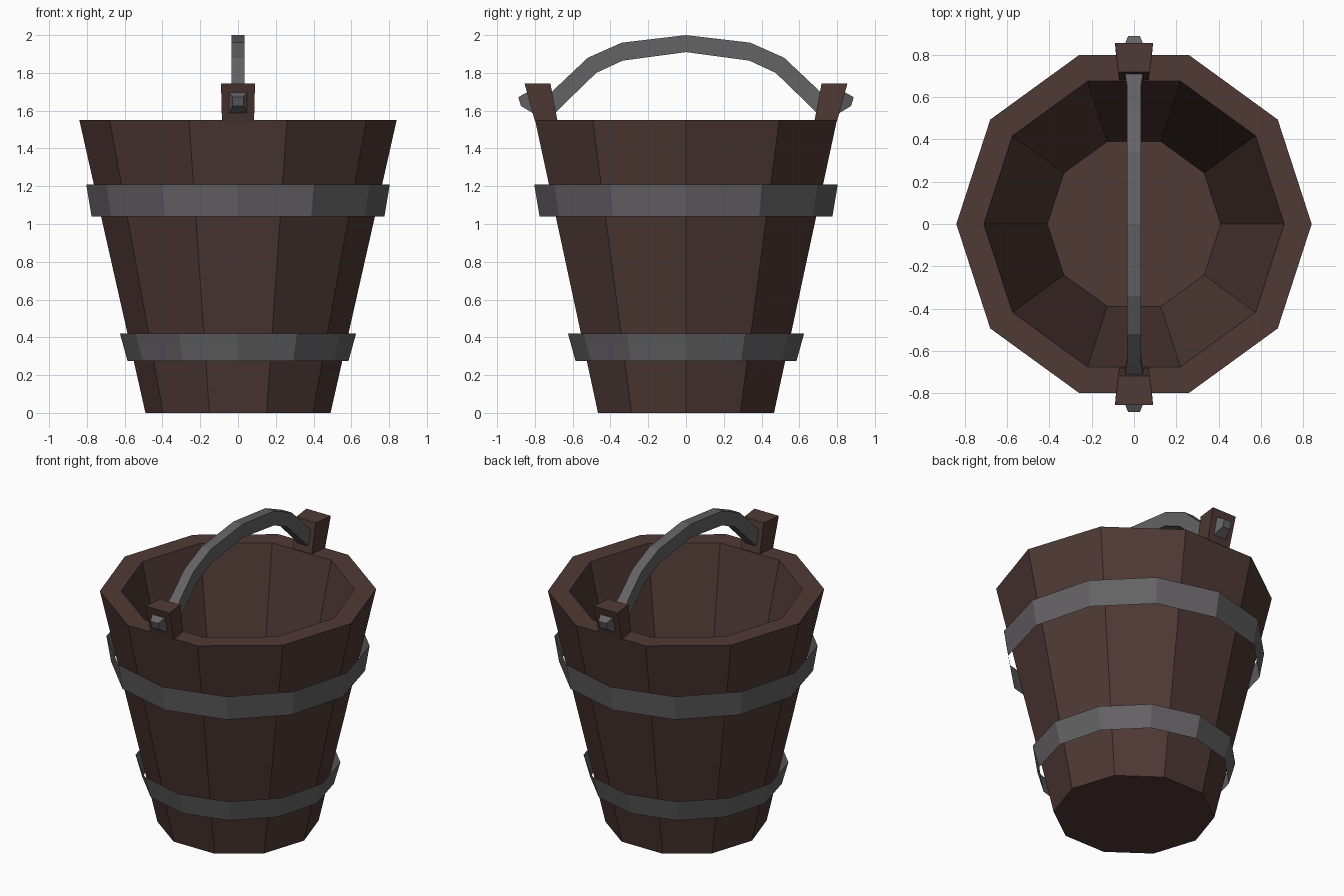
import bpy, bmesh, math

if "Cube" in bpy.data.objects:
    bpy.data.objects.remove(bpy.data.objects["Cube"])

def material(name, col):
    m = bpy.data.materials.new(name)
    m.diffuse_color = (*col, 1)
    m.use_nodes = True
    m.node_tree.nodes["Principled BSDF"].inputs["Base Color"].default_value = m.diffuse_color
    return m

WOOD = material("dark_wood", (0.078, 0.041, 0.035))
IRON = material("iron", (0.13, 0.125, 0.13))

def loft(name, rings, mat, cap=True):
    """Bridge equal-length closed rings of points; optionally cap both ends."""
    bm = bmesh.new()
    rows = [[bm.verts.new(p) for p in r] for r in rings]
    n = len(rows[0])
    for a, b in zip(rows, rows[1:]):
        for i in range(n):
            j = (i + 1) % n
            bm.faces.new((a[i], a[j], b[j], b[i]))
    if cap:
        bm.faces.new(rows[0][::-1])
        bm.faces.new(rows[-1])
    bmesh.ops.recalc_face_normals(bm, faces=bm.faces)
    me = bpy.data.meshes.new(name)
    bm.to_mesh(me)
    bm.free()
    me.materials.append(mat)
    ob = bpy.data.objects.new(name, me)
    bpy.context.collection.objects.link(ob)
    return ob

def ring(r, z, n):
    return [(r * math.cos(math.tau * i / n), r * math.sin(math.tau * i / n), z)
            for i in range(n)]

def section(outer, inner, w_out, w_in):
    """Rectangle across x, spanning two (y, z) points."""
    return [(-w_out, *outer), (w_out, *outer), (w_in, *inner), (-w_in, *inner)]

# Ten-sided tub: outside wall, rim, inside wall and floor
loft("tub", [ring(r, z, 10) for r, z in
             [(0.49, 0), (0.84, 1.55), (0.71, 1.55), (0.41, 0.2)]], WOOD)

# Twelve-sided sheet-iron hoops
for name, r0, z0, r1, z1 in [("lower_hoop", 0.585, 0.275, 0.625, 0.42),
                             ("upper_hoop", 0.775, 1.04, 0.803, 1.208)]:
    loft(name, [ring(r0, z0, 12), ring(r1, z1, 12)], IRON, cap=False)

# Ears leaning outward, each with a tapered pin head on its outer face
for side, s in (("front", -1), ("back", 1)):
    loft(side + "_ear", [section((s * 0.80, 1.545), (s * 0.68, 1.545), 0.085, 0.07),
                         section((s * 0.855, 1.745), (s * 0.718, 1.745), 0.09, 0.074)], WOOD)
    loft(side + "_pin", [section((s * 0.835, 1.70), (s * 0.80, 1.58), 0.05, 0.05),
                         section((s * 0.888, 1.672), (s * 0.874, 1.625), 0.028, 0.028)], IRON)

# Arched handle: half profile of (outer, inner, half width), mirrored in y
half = [((0.71, 1.70), (0.69, 1.59), 0.042),
        ((0.66, 1.748), (0.63, 1.65), 0.034),
        ((0.52, 1.88), (0.475, 1.80), 0.034),
        ((0.34, 1.96), (0.335, 1.865), 0.034)]
path = [((-o[0], o[1]), (-i[0], i[1]), w) for o, i, w in half]
path += [((0, 2.0), (0, 1.91), 0.034)] + half[::-1]
loft("handle", [section(o, i, w, w) for o, i, w in path], IRON)
